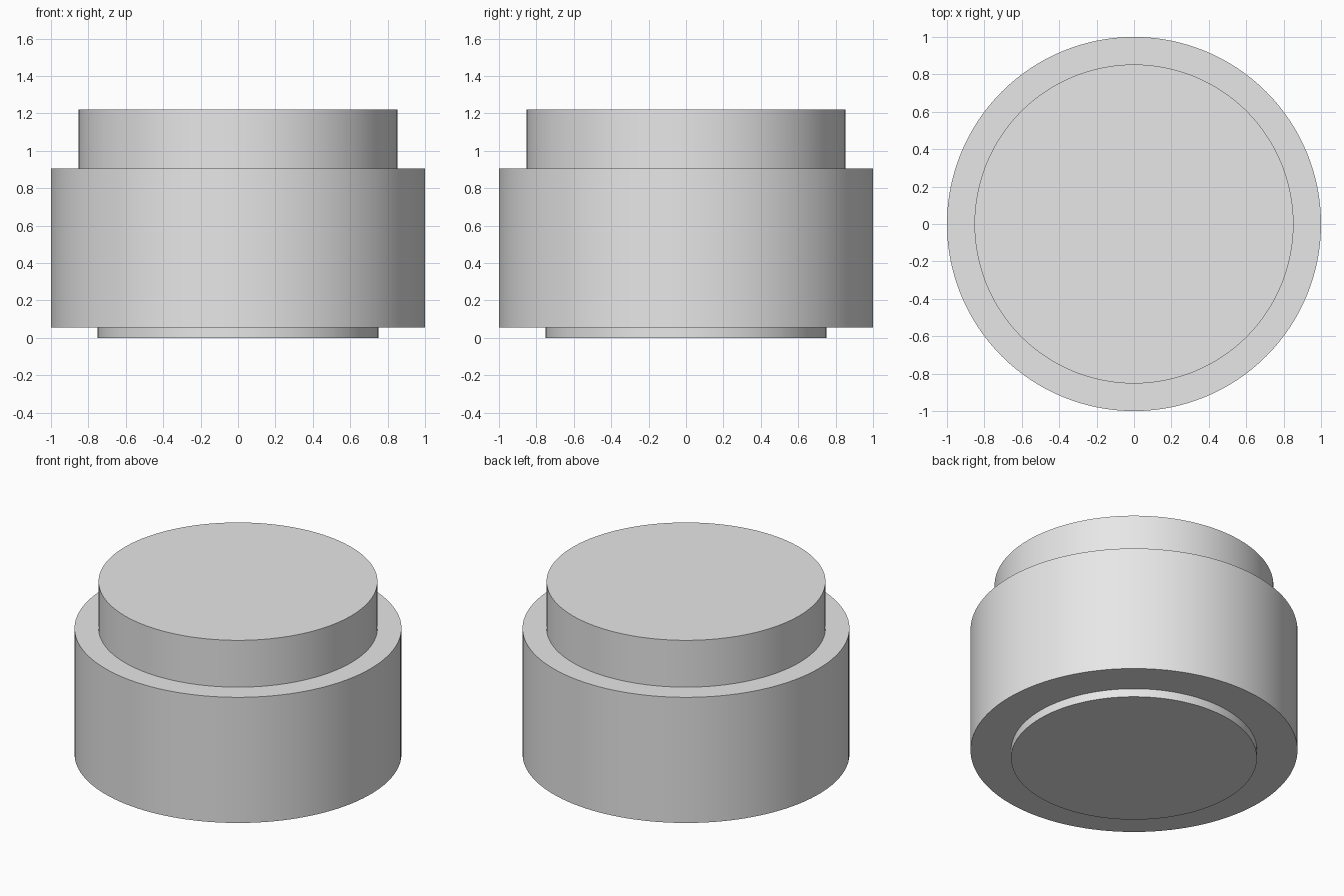
import bpy
import math

cube = bpy.data.objects.get("Cube")
if cube:
    bpy.data.objects.remove(cube, do_unlink=True)

# Single plain material
GREY = (0.8, 0.8, 0.8, 1.0)
mat = bpy.data.materials.new("light_grey")
mat.use_nodes = True
mat.diffuse_color = GREY
for node in mat.node_tree.nodes:
    if node.type == "BSDF_PRINCIPLED":
        node.inputs["Base Color"].default_value = GREY


def disc(name, radius, bottom, top):
    """Upright cylinder with smooth sides and sharp rims."""
    bpy.ops.mesh.primitive_cylinder_add(
        vertices=128, radius=radius, depth=top - bottom,
        location=(0, 0, (bottom + top) / 2))
    obj = bpy.context.object
    obj.name = name
    obj.data.materials.append(mat)
    bpy.ops.object.shade_smooth_by_angle(angle=math.radians(30))
    return obj


# Recessed foot, wide drum and raised cap, stacked
FOOT_TOP, DRUM_TOP, CAP_TOP = 0.056, 0.904, 1.22
disc("foot", 0.752, 0, FOOT_TOP)
disc("drum", 1.0, FOOT_TOP, DRUM_TOP)
disc("cap", 0.853, DRUM_TOP, CAP_TOP)
